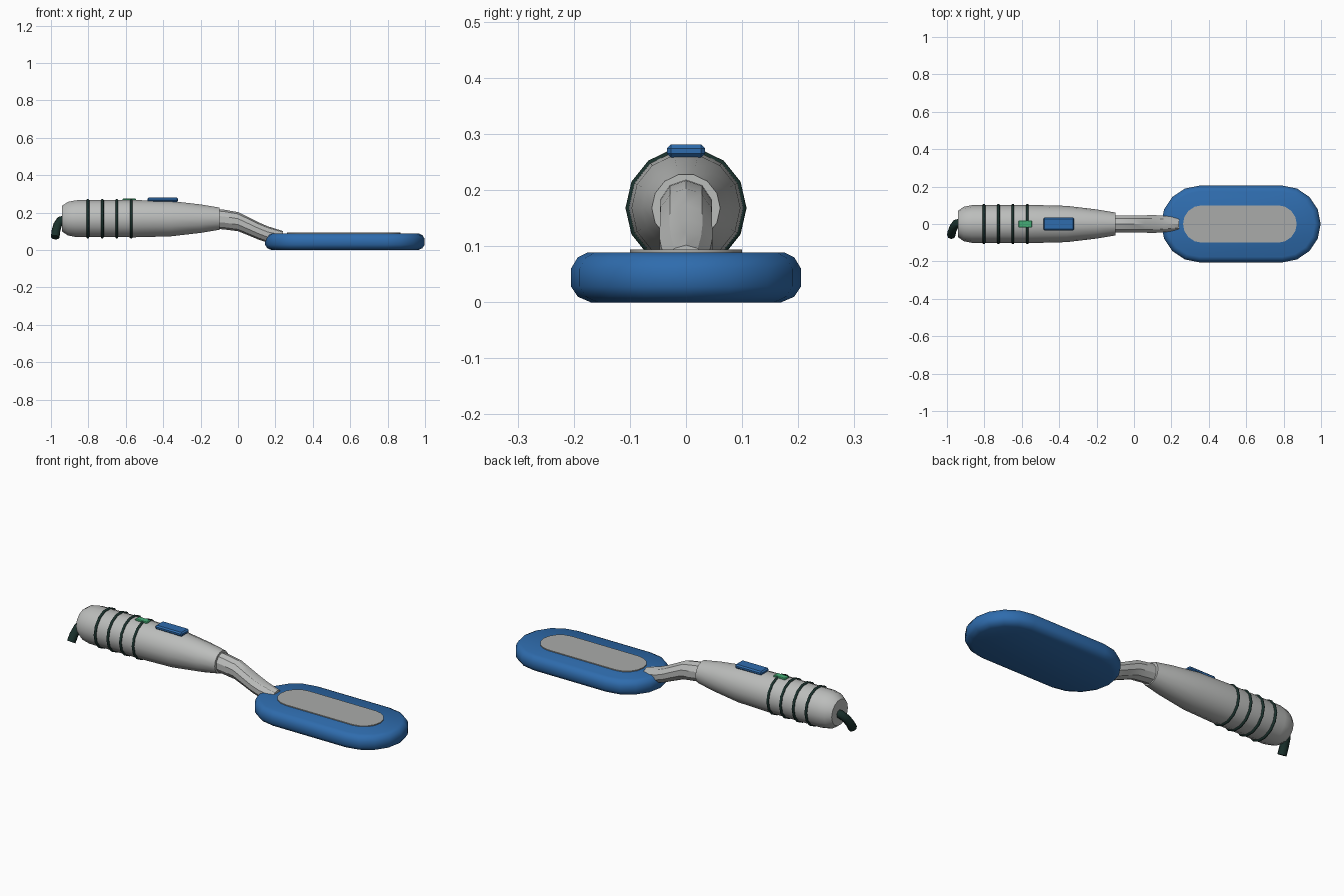
import bpy, bmesh, math
from mathutils import Vector

if "Cube" in bpy.data.objects:
    bpy.data.objects.remove(bpy.data.objects["Cube"])


def material(name, rgb):
    m = bpy.data.materials.new(name)
    m.diffuse_color = (*rgb, 1)
    m.use_nodes = True
    m.node_tree.nodes["Principled BSDF"].inputs["Base Color"].default_value = m.diffuse_color
    return m


GREY = material("light grey", (0.50, 0.51, 0.50))
PLATE = material("mid grey", (0.40, 0.41, 0.40))
BLUE = material("blue", (0.028, 0.15, 0.42))
GREEN = material("green", (0.06, 0.42, 0.18))
DARK = material("dark green black", (0.01, 0.03, 0.025))


def finish(bm, name, mat, angle=32):
    bmesh.ops.recalc_face_normals(bm, faces=bm.faces[:])
    me = bpy.data.meshes.new(name)
    bm.to_mesh(me)
    bm.free()
    ob = bpy.data.objects.new(name, me)
    bpy.context.collection.objects.link(ob)
    me.materials.append(mat)
    bpy.ops.object.select_all(action='DESELECT')
    ob.select_set(True)
    bpy.context.view_layer.objects.active = ob
    bpy.ops.object.shade_smooth_by_angle(angle=math.radians(angle))
    return ob


def loft(name, rings, mat, closed=False, angle=32):
    """Skin a list of equal-length point loops, capping the ends."""
    bm = bmesh.new()
    loops = [[bm.verts.new(p) for p in r] for r in rings]
    n = len(loops[0])
    pairs = list(zip(loops, loops[1:]))
    if closed:
        pairs.append((loops[-1], loops[0]))
    for a, b in pairs:
        for i in range(n):
            j = (i + 1) % n
            bm.faces.new((a[i], a[j], b[j], b[i]))
    if not closed:
        bm.faces.new(loops[0])
        bm.faces.new(loops[-1])
    return finish(bm, name, mat, angle)


def ring_x(x, z, ry, rz, n, start=0.0):
    return [(x, ry * math.cos(start + 2 * math.pi * i / n),
             z + rz * math.sin(start + 2 * math.pi * i / n)) for i in range(n)]


def stadium(x0, x1, r, z, seg=8):
    pts = []
    for cx, a0 in ((x1, -math.pi / 2), (x0, math.pi / 2)):
        for i in range(seg + 1):
            a = a0 + math.pi * i / seg
            pts.append((cx + r * math.cos(a), r * math.sin(a), z))
    return pts


def box(name, x0, x1, hy, z0, z1, bev, mat):
    bm = bmesh.new()
    bmesh.ops.create_cube(bm, size=1)
    for v in bm.verts:
        v.co = ((x0 + x1) / 2 + v.co.x * (x1 - x0), v.co.y * 2 * hy,
                (z0 + z1) / 2 + v.co.z * (z1 - z0))
    bmesh.ops.bevel(bm, geom=bm.edges[:], offset=bev, segments=1, affect='EDGES')
    return finish(bm, name, mat)


# Handle
AXIS = 0.168
profile = [(-0.94, 0.071), (-0.91, 0.092), (-0.865, 0.101), (-0.55, 0.102),
           (-0.36, 0.097), (-0.2, 0.078), (-0.1, 0.061)]
loft("handle", [ring_x(x, AXIS, r, r, 14) for x, r in profile], GREY)

# Grip rings
for k in range(4):
    xc = -0.803 + 0.0775 * k
    rings = []
    for i in range(6):
        a = 2 * math.pi * i / 6
        r = 0.101 + 0.008 * math.sin(a)
        rings.append(ring_x(xc + 0.008 * math.cos(a), AXIS, r, r, 14))
    loft(f"grip_ring_{k + 1}", rings, DARK, closed=True, angle=65)

# Button and indicator light
box("power_button", -0.485, -0.32, 0.034, 0.258, 0.281, 0.007, BLUE)
box("indicator_light", -0.618, -0.545, 0.019, 0.258, 0.275, 0.004, GREEN)

# Neck: (x, centre z, half width, half height)
neck = [(-0.13, 0.167, 0.049, 0.053), (-0.08, 0.164, 0.049, 0.053),
        (0.0, 0.152, 0.048, 0.051), (0.06, 0.125, 0.049, 0.048),
        (0.11, 0.102, 0.050, 0.046), (0.16, 0.083, 0.046, 0.044),
        (0.24, 0.070, 0.036, 0.032)]
loft("neck", [ring_x(x, z, w, h, 10, math.pi / 2) for x, z, w, h in neck], GREY)

# Paddle: rounded stadium slab, (inset, z)
edge = [(0.035, 0.0), (0.012, 0.010), (0.0, 0.028),
        (0.0, 0.060), (0.012, 0.080), (0.030, 0.089)]
loft("paddle", [stadium(0.35, 0.793, 0.205 - d, z) for d, z in edge], BLUE, angle=40)

# Inset plate on the paddle
loft("paddle_plate", [stadium(0.362, 0.77, 0.1, z) for z in (0.086, 0.094)], PLATE)

# Cord stub bending down and to the front
path = [Vector(p) for p in ((-0.925, 0.008, 0.165), (-0.95, 0.002, 0.158),
                            (-0.965, -0.018, 0.135), (-0.974, -0.042, 0.10),
                            (-0.977, -0.060, 0.068))]
rings = []
for i, p in enumerate(path):
    t = (path[min(i + 1, len(path) - 1)] - path[max(i - 1, 0)]).normalized()
    u = t.cross(Vector((0, 1, -0.5))).normalized()
    v = t.cross(u)
    if i and u.dot(prev) < 0:
        u, v = -u, -v
    prev = u
    rings.append([p + 0.023 * (u * math.cos(a) + v * math.sin(a))
                  for a in (2 * math.pi * k / 8 for k in range(8))])
loft("cord", rings, DARK, angle=50)
